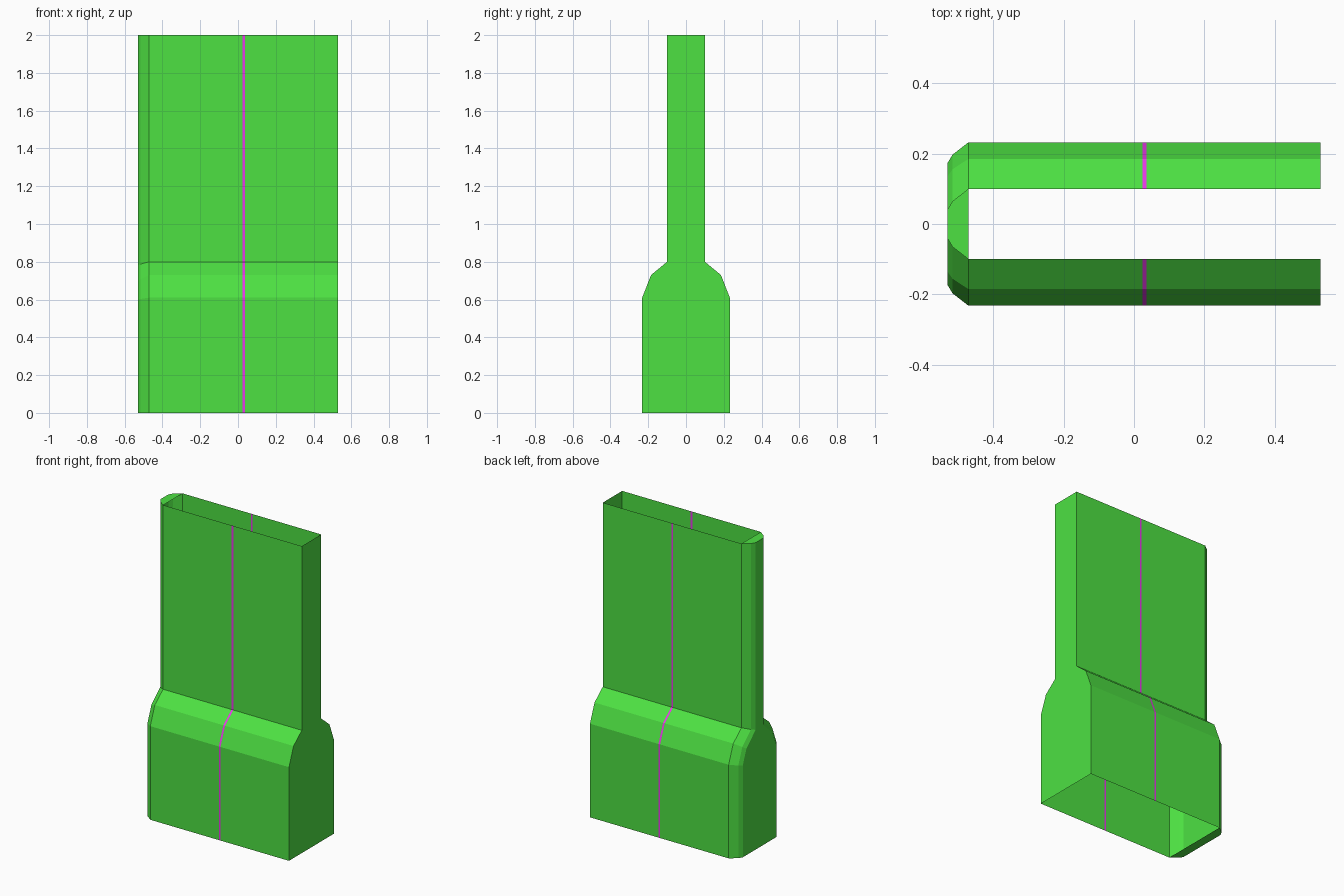
import bpy
import bmesh

if "Cube" in bpy.data.objects:
    bpy.data.objects.remove(bpy.data.objects["Cube"], do_unlink=True)


def make_material(name, rgb):
    mat = bpy.data.materials.new(name)
    mat.use_nodes = True
    color = (*rgb, 1.0)
    mat.diffuse_color = color
    mat.node_tree.nodes["Principled BSDF"].inputs["Base Color"].default_value = color
    return mat


green = make_material("bright green", (0.075, 0.75, 0.055))
magenta = make_material("magenta", (0.8, 0.04, 0.8))

END = 0.53            # flat end and outermost bevelled end
SHOULDER = -0.47      # where the bevelled end starts
STRIPE = (0.024, 0.036)

# Height, half depth, bevel drop and bevel inset scale of each level
levels = [
    (0.0, 0.232, 0.0, 1.0),
    (0.61, 0.232, 0.011, 1.0),
    (0.73, 0.185, 0.036, 0.84),
    (0.8, 0.1, 0.02, 1.0),
    (2.0, 0.1, 0.0, 1.0),
]


def outline(z, w, drop, scale):
    """Counter-clockwise cross-section: straight walls, then the bevelled end."""
    back = [
        (END, w, z),
        (STRIPE[1], w, z),
        (STRIPE[0], w, z),
        (SHOULDER, w, z),
        (-0.515, w - 0.035 * scale, z - 0.6 * drop),
        (-END, w - 0.06 * scale, z - drop),
    ]
    return back + [(x, -y, h) for x, y, h in reversed(back)]


# Hollow sleeve, open above and below
bm = bmesh.new()
rings = [[bm.verts.new(p) for p in outline(*level)] for level in levels]
for low, high in zip(rings, rings[1:]):
    for i in range(len(low)):
        j = (i + 1) % len(low)
        face = bm.faces.new((low[i], low[j], high[j], high[i]))
        # Thin stripe down the front and back walls
        if STRIPE[0] < face.calc_center_median().x < STRIPE[1] and i in (1, 9):
            face.material_index = 1

# Small caps over the bevelled end
bm.faces.new(rings[-1][3:9])
bm.faces.new(list(reversed(rings[0][3:9])))

mesh = bpy.data.meshes.new("sleeve")
bm.to_mesh(mesh)
bm.free()
mesh.materials.append(green)
mesh.materials.append(magenta)
sleeve = bpy.data.objects.new("sleeve", mesh)
bpy.context.collection.objects.link(sleeve)
